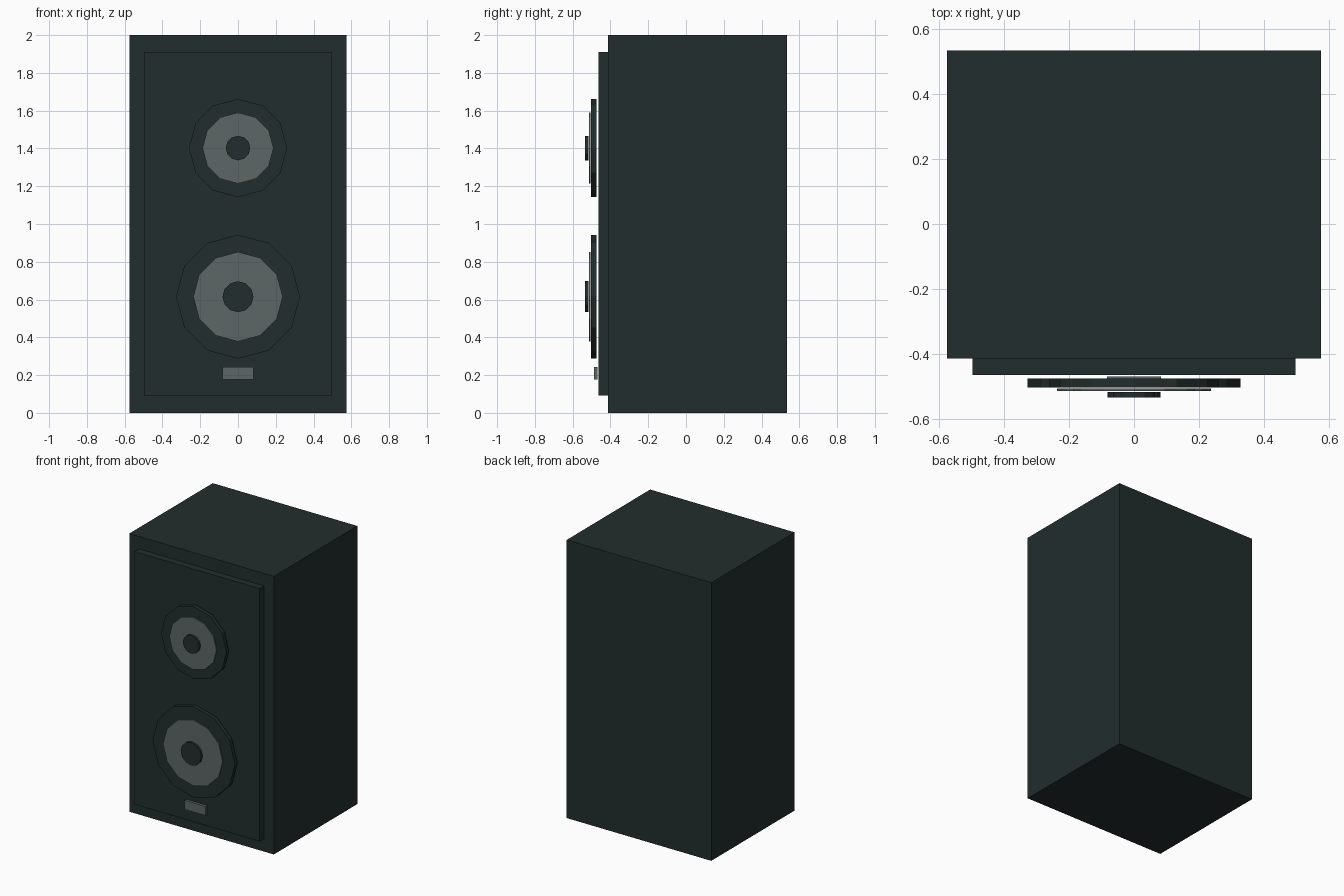
import bpy
import math
from mathutils import Matrix

if "Cube" in bpy.data.objects:
    bpy.data.objects.remove(bpy.data.objects["Cube"])


def material(name, rgb):
    m = bpy.data.materials.new(name)
    m.diffuse_color = (*rgb, 1)
    m.use_nodes = True
    m.node_tree.nodes["Principled BSDF"].inputs["Base Color"].default_value = m.diffuse_color
    return m


DARK = material("dark slate", (0.016, 0.026, 0.026))
GREY = material("mid grey", (0.107, 0.133, 0.133))


def box(name, x, y0, y1, z0, z1, mat):
    """Box centred on x = 0 with half width x."""
    bpy.ops.mesh.primitive_cube_add(size=1)
    o = bpy.context.object
    o.name = name
    o.data.transform(Matrix.Diagonal((2 * x, y1 - y0, z1 - z0, 1)))
    o.location = (0, (y0 + y1) / 2, (z0 + z1) / 2)
    o.data.materials.append(mat)


def disc(name, z, radius, y0, y1, mat):
    """Twelve-sided flat disc facing the front, corners on the axes."""
    bpy.ops.mesh.primitive_cylinder_add(vertices=12, radius=radius, depth=y1 - y0)
    o = bpy.context.object
    o.name = name
    o.data.transform(Matrix.Rotation(math.pi / 2, 4, 'X'))
    o.location = (0, (y0 + y1) / 2, z)
    o.data.materials.append(mat)


# Cabinet, raised front baffle and small plate
box("cabinet", 0.575, -0.414, 0.534, 0, 2, DARK)
box("front_baffle", 0.497, -0.464, -0.414, 0.092, 1.91, DARK)
box("front_plate", 0.083, -0.488, -0.469, 0.176, 0.242, GREY)

# Two drivers, each a rim, a cone and a centre cap
for name, z, rim, cone, cap in (("tweeter", 1.402, 0.26, 0.188, 0.065),
                                ("woofer", 0.615, 0.328, 0.237, 0.082)):
    disc(name + "_rim", z, rim, -0.502, -0.475, DARK)
    disc(name + "_cone", z, cone, -0.513, -0.506, GREY)
    disc(name + "_cap", z, cap, -0.534, -0.517, DARK)
